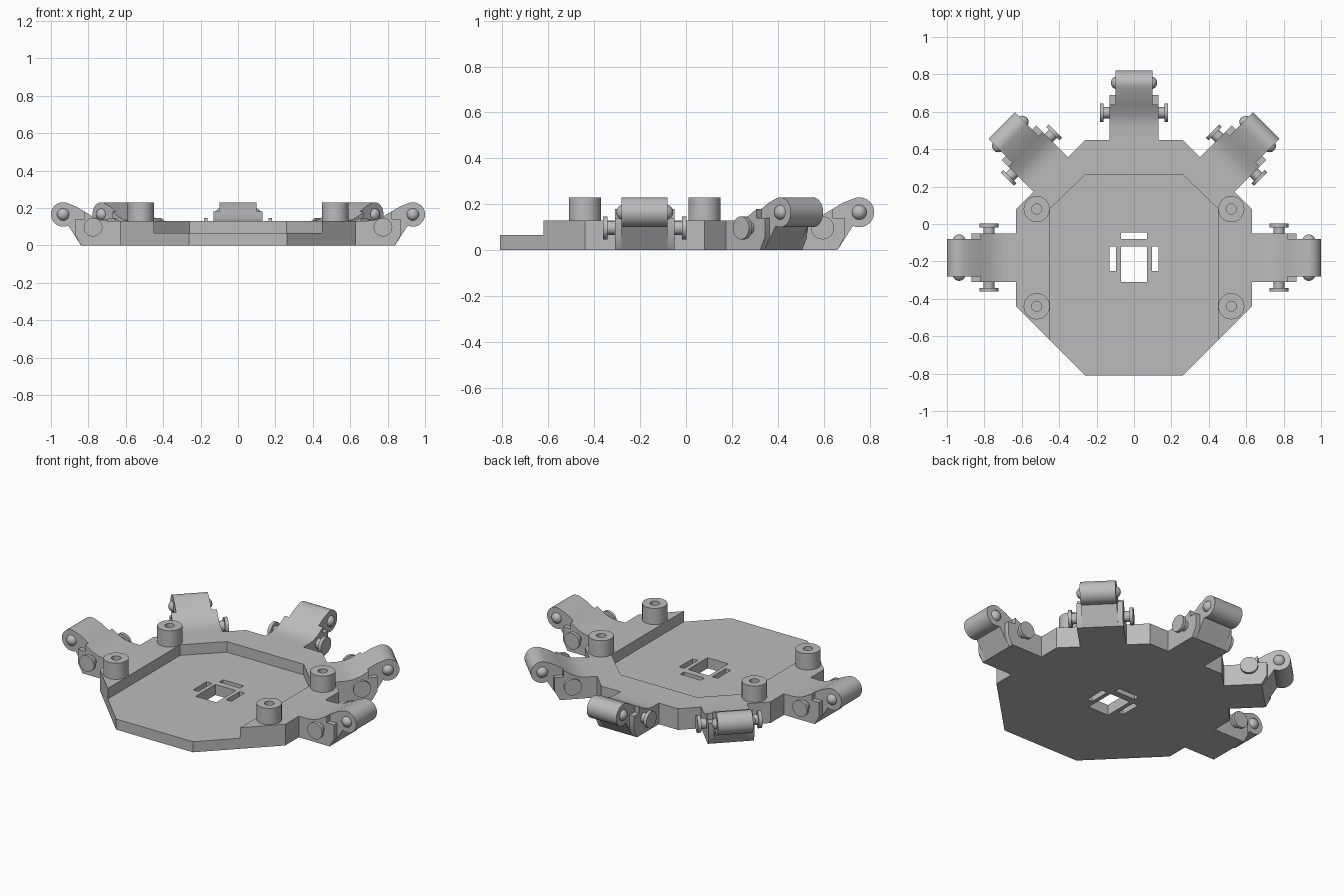
import bpy, bmesh, math
from mathutils import Matrix, Vector

if "Cube" in bpy.data.objects:
    bpy.data.objects.remove(bpy.data.objects["Cube"])

grey = bpy.data.materials.new("light_grey")
grey.use_nodes = True
grey.diffuse_color = (0.5, 0.5, 0.5, 1)
grey.node_tree.nodes["Principled BSDF"].inputs["Base Color"].default_value = (0.5, 0.5, 0.5, 1)

CY = -0.18          # centre of the octagon along y
APOTHEM = 0.63
RIM_Z, FLOOR_Z = 0.13, 0.065


def finish(name, bm, matrix=Matrix(), smooth=True):
    bmesh.ops.remove_doubles(bm, verts=bm.verts, dist=1e-5)
    bmesh.ops.recalc_face_normals(bm, faces=bm.faces)
    mesh = bpy.data.meshes.new(name)
    bm.to_mesh(mesh)
    bm.free()
    mesh.materials.append(grey)
    obj = bpy.data.objects.new(name, mesh)
    bpy.context.collection.objects.link(obj)
    obj.matrix_world = matrix
    if smooth:
        bpy.ops.object.select_all(action='DESELECT')
        obj.select_set(True)
        bpy.context.view_layer.objects.active = obj
        bpy.ops.object.shade_smooth_by_angle(angle=math.radians(30))
    return obj


def prism(name, points, offset, matrix=Matrix(), smooth=False):
    """Extrude a closed 3D outline along offset."""
    bm = bmesh.new()
    face = bm.faces.new([bm.verts.new(p) for p in points])
    new = bmesh.ops.extrude_face_region(bm, geom=[face], use_keep_orig=True)
    moved = [g for g in new["geom"] if isinstance(g, bmesh.types.BMVert)]
    bmesh.ops.translate(bm, vec=Vector(offset), verts=moved)
    return finish(name, bm, matrix, smooth)


def lathe(name, profile, matrix=Matrix(), steps=32):
    """Revolve (radius, height) points around z."""
    bm = bmesh.new()
    verts = [bm.verts.new((r, 0, z)) for r, z in profile]
    edges = [bm.edges.new(pair) for pair in zip(verts, verts[1:])]
    bmesh.ops.spin(bm, geom=verts + edges, cent=(0, 0, 0), axis=(0, 0, 1),
                   angle=math.tau, steps=steps, use_merge=True)
    return finish(name, bm, matrix)


def cut(target, cutter):
    mod = target.modifiers.new("cut", 'BOOLEAN')
    mod.operation = 'DIFFERENCE'
    mod.solver = 'EXACT'
    mod.object = cutter
    bpy.context.view_layer.objects.active = target
    bpy.ops.object.modifier_apply(modifier=mod.name)
    bpy.data.objects.remove(cutter)


# Octagonal tray with a raised rim that is open at the front
corner = APOTHEM / math.cos(math.pi / 8)
octagon = [(corner * math.cos(a), CY + corner * math.sin(a), 0)
           for a in ((i + 0.5) * math.pi / 4 for i in range(8))]
tray = prism("tray", octagon, (0, 0, RIM_Z))
half = [(0.45, -1.0), (0.45, 0.08), (0.26, 0.265)]
pocket = half + [(-x, y) for x, y in reversed(half)]
cut(tray, prism("pocket_cutter", [(x, y, FLOOR_Z) for x, y in pocket], (0, 0, 0.2)))

# Window and three slots through the floor
for x0, x1, y0, y1 in ((-0.07, 0.07, -0.31, -0.12), (-0.07, 0.07, -0.08, -0.045),
                       (0.095, 0.13, -0.25, -0.12), (-0.13, -0.095, -0.25, -0.12)):
    outline = [(x0, y0, -0.1), (x1, y0, -0.1), (x1, y1, -0.1), (x0, y1, -0.1)]
    cut(tray, prism("slot_cutter", outline, (0, 0, 0.4)))

# Four hollow posts
for side, x in (("left", 0.52), ("right", -0.52)):
    for end, y in (("back", 0.08), ("front", -0.44)):
        lathe(f"{end}_{side}_post",
              [(0, 0.03), (0.07, 0.03), (0.07, 0.23), (0.027, 0.23), (0.027, 0.13), (0, 0.13)],
              Matrix.Translation((x, y, 0)))

# Arm side profiles as (distance from centre, height)
KX, KZ, KR = 0.935, 0.165, 0.065
slope = [(0.69, 0.13), (0.73, 0.135), (0.77, 0.15), (0.82, 0.18)]
wide = [(APOTHEM, 0), (0.84, 0), (0.87, 0.055), (0.87, 0.14), (0.82, 0.14)]
wide += slope[::-1] + [(APOTHEM, RIM_Z)]
arc = [(KX + KR * math.cos(a), KZ + KR * math.sin(a))
       for a in (math.radians(-115 + i * 230 / 24) for i in range(25))]
narrow = [(APOTHEM + 0.02, 0), (0.84, 0)] + arc
narrow += [(0.865, 0.207)] + slope[::-1] + [(APOTHEM + 0.02, RIM_Z)]

# Rounded bolt cap and flanged peg
cap = [(0.034 * math.cos(t), 0.09 + 0.034 * math.sin(t))
       for t in (i * math.pi / 16 for i in range(9))]
cap[-1] = (0, cap[-1][1])
peg = [(0, 0.12), (0.03, 0.12), (0.03, 0.162), (0.05, 0.162), (0.05, 0.182), (0, 0.182)]

names = ("left", "back_left", "back", "back_right", "right")
for i, name in enumerate(names):
    place = Matrix.Translation((0, CY, 0)) @ Matrix.Rotation(i * math.pi / 4, 4, 'Z')
    prism(f"{name}_arm_base", [(x, -0.13, z) for x, z in wide], (0, 0.26, 0), place, True)
    prism(f"{name}_arm_knuckle", [(x, -0.1, z) for x, z in narrow], (0, 0.2, 0), place, True)
    for tag, turn in (("a", 90), ("b", -90)):
        spin = Matrix.Rotation(math.radians(turn), 4, 'X')
        lathe(f"{name}_bolt_cap_{tag}", cap, place @ Matrix.Translation((KX, 0, KZ)) @ spin)
        lathe(f"{name}_peg_{tag}", peg, place @ Matrix.Translation((0.775, 0, 0.097)) @ spin)
